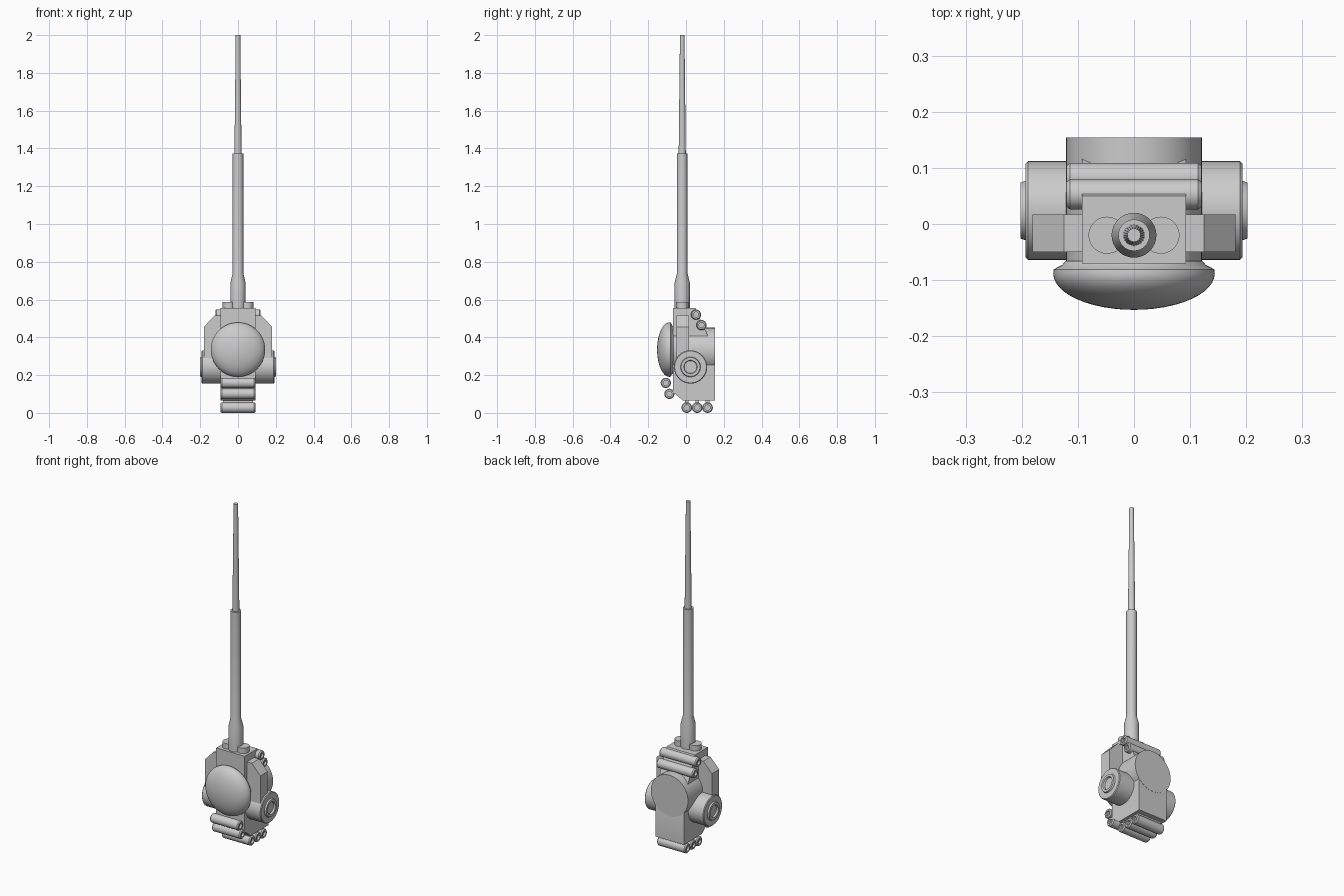
import bpy
import bmesh
import math
from mathutils import Matrix

cube = bpy.data.objects.get("Cube")
if cube:
    bpy.data.objects.remove(cube, do_unlink=True)


def finish(name, bm, matrix=Matrix()):
    """Turn a bmesh into a named object with crisp smooth shading."""
    bmesh.ops.transform(bm, matrix=matrix, verts=bm.verts)
    bmesh.ops.recalc_face_normals(bm, faces=bm.faces)
    mesh = bpy.data.meshes.new(name)
    bm.to_mesh(mesh)
    bm.free()
    obj = bpy.data.objects.new(name, mesh)
    bpy.context.collection.objects.link(obj)
    bpy.ops.object.select_all(action='DESELECT')
    obj.select_set(True)
    bpy.context.view_layer.objects.active = obj
    bpy.ops.object.shade_smooth_by_angle(angle=math.radians(30))
    return obj


def lathe(name, profile, location=(0, 0, 0), angle=0, axis='X', sides=48):
    """Revolve (radius, height) points about z, then tilt and place."""
    bm = bmesh.new()
    verts = [bm.verts.new((r, 0, h)) for r, h in profile]
    edges = [bm.edges.new(pair) for pair in zip(verts, verts[1:])]
    bmesh.ops.spin(bm, geom=verts + edges, axis=(0, 0, 1), cent=(0, 0, 0),
                   angle=math.tau, steps=sides)
    bmesh.ops.remove_doubles(bm, verts=bm.verts, dist=0.00001)
    turn = Matrix.Rotation(math.radians(angle), 4, axis)
    return finish(name, bm, Matrix.Translation(location) @ turn)


def extrude(name, points, start, end, place):
    """Extrude a flat outline; place maps (u, v, depth) to x, y, z."""
    bm = bmesh.new()
    low = [bm.verts.new(place(u, v, start)) for u, v in points]
    high = [bm.verts.new(place(u, v, end)) for u, v in points]
    bm.faces.new(low)
    bm.faces.new(high)
    for i in range(len(points)):
        j = (i + 1) % len(points)
        bm.faces.new((low[i], low[j], high[j], high[i]))
    return finish(name, bm)


def roll(name, y, z, half, r=0.027):
    """Horizontal tube with rounded, recessed ends."""
    end = [(0, half - 0.012), (r * 0.5, half - 0.012), (r * 0.5, half),
           (r * 0.82, half), (r, half - 0.006)]
    profile = end + [(a, -h) for a, h in reversed(end)]
    lathe(name, profile, (0, y, z), 90, 'Y', 32)


# Central housing: side outline extruded across the width
outline = [(-0.07, 0.555), (0.05, 0.555), (0.115, 0.41), (0.153, 0.33),
           (0.153, 0.065), (-0.015, 0.065), (-0.07, 0.11)]
extrude("housing", outline, -0.093, 0.093, lambda u, v, d: (d, u, v))

# Round drum passing front to back
lathe("drum", [(0, -0.154), (0.121, -0.154), (0.121, 0.072), (0, 0.072)],
      (0, 0, 0.33), 90, 'X', 64)

# Domed front cap with a stepped rim
dome = [(0, 0.066), (0.122, 0.066), (0.128, 0.073), (0.136, 0.077),
        (0.143, 0.081), (0.144, 0.088)]
for i in range(1, 13):
    t = math.radians(i * 7.5)
    dome.append((0.144 * math.cos(t), 0.088 + 0.065 * math.sin(t)))
lathe("front_dome", dome, (0, 0, 0.335), 90, 'X', 64)

# Side panels and round hubs
panel = [(0.08, 0.515), (0.125, 0.515), (0.181, 0.455), (0.181, 0.25), (0.08, 0.25)]
hub = [(0, 0.05), (0.088, 0.05), (0.088, 0.189), (0.084, 0.193), (0.053, 0.193),
       (0.05, 0.202), (0.036, 0.202), (0.033, 0.192), (0, 0.192)]
for side, label in ((1, "left"), (-1, "right")):
    extrude(label + "_panel", panel, -0.05, 0.017,
            lambda u, v, d: (side * u, d, v))
    lathe(label + "_hub", hub, (0, 0.024, 0.243), side * 90, 'Y')
    lathe(label + "_top_stud", [(0, 0.54), (0.033, 0.54), (0.033, 0.587), (0, 0.587)],
          (side * 0.048, -0.02, 0))

# Tube rolls on the back slope, lower front and underside
for i, (y, z) in enumerate(((0.053, 0.52), (0.082, 0.465))):
    roll(f"back_roll_{i + 1}", y, z, 0.12)
for i, (y, z) in enumerate(((-0.107, 0.159), (-0.088, 0.101))):
    roll(f"front_roll_{i + 1}", y, z, 0.092)
for i in range(3):
    roll(f"bottom_roll_{i + 1}", 0.004 + i * 0.055, 0.033, 0.092, 0.033 - 0.005)
    # Short rib joining the roll to the housing
    rib = [(-0.01, 0.03), (0.01, 0.03), (0.01, 0.07), (-0.01, 0.07)]
    offset = 0.004 + i * 0.055
    extrude(f"bottom_rib_{i + 1}", rib, -0.08, 0.08,
            lambda u, v, d: (d, u + offset, v))

# Stepped mast with a thin tapered tip
lathe("mast", [(0, 0.55), (0.04, 0.55), (0.04, 0.69), (0.028, 0.74),
               (0.028, 1.372), (0, 1.372)], (0, -0.02, 0), sides=32)
lathe("mast_tip", [(0, 1.36), (0.019, 1.36), (0.012, 2.0), (0, 2.0)],
      (0, -0.02, 0), sides=24)

# Rest the lowest rolls on the ground plane
for obj in bpy.data.objects:
    if obj.name.startswith("bottom_roll"):
        obj.location.z -= 0.005
